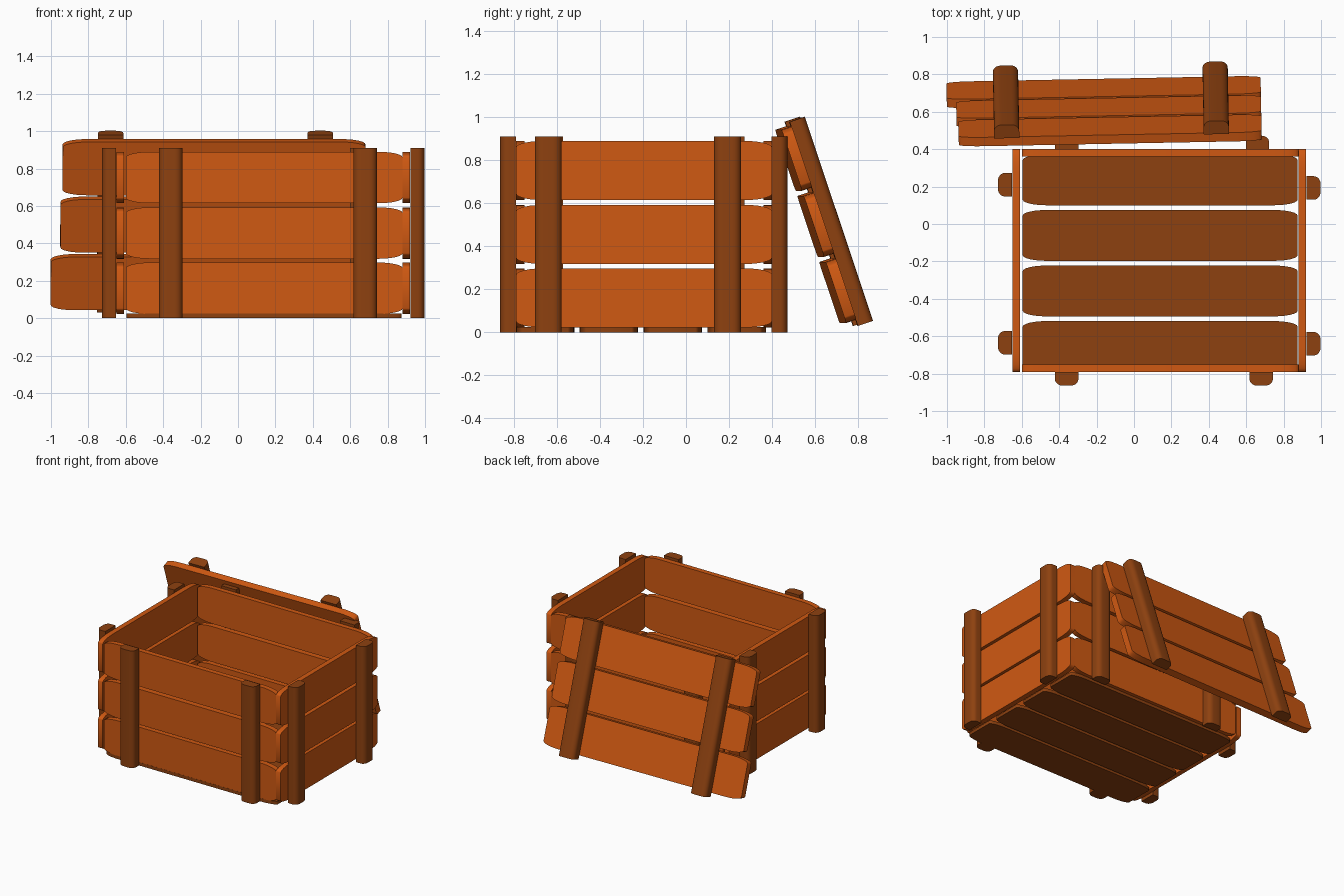
import bpy, bmesh, math
from mathutils import Matrix, Vector

if "Cube" in bpy.data.objects:
    bpy.data.objects.remove(bpy.data.objects["Cube"])

X, Y, Z = Vector((1, 0, 0)), Vector((0, 1, 0)), Vector((0, 0, 1))


def material(name, rgb):
    m = bpy.data.materials.new(name)
    m.use_nodes = True
    m.diffuse_color = (*rgb, 1)
    bsdf = next(n for n in m.node_tree.nodes if n.type == 'BSDF_PRINCIPLED')
    bsdf.inputs["Base Color"].default_value = (*rgb, 1)
    return m


ORANGE = material("orange_wood", (0.63, 0.10, 0.006))
BROWN = material("brown_wood", (0.27, 0.053, 0.005))


def rounded(w, h, rx, ry, all_corners=True, steps=6):
    """Rectangle outline with elliptical corners (only the +y ones if not all)."""
    pts = []
    for i, (sx, sy) in enumerate([(1, 1), (-1, 1), (-1, -1), (1, -1)]):
        if sy < 0 and not all_corners:
            pts.append((sx * w / 2, sy * h / 2))
            continue
        for k in range(steps + 1):
            a = math.pi / 2 * (i + k / steps)
            pts.append((sx * (w / 2 - rx) + rx * math.cos(a),
                        sy * (h / 2 - ry) + ry * math.sin(a)))
    return pts


def prism(name, outline, depth, centre, u, v, mat):
    """Extrude an outline lying in the u, v plane, centred on a point."""
    w = u.cross(v)
    frame = Matrix((u, v, w)).transposed()
    bm = bmesh.new()
    face = bm.faces.new([bm.verts.new((x, y, -depth / 2)) for x, y in outline])
    top = bmesh.ops.extrude_face_region(bm, geom=[face])["geom"]
    bmesh.ops.translate(bm, vec=(0, 0, depth),
                        verts=[e for e in top if isinstance(e, bmesh.types.BMVert)])
    bmesh.ops.recalc_face_normals(bm, faces=bm.faces)
    bmesh.ops.transform(bm, matrix=Matrix.Translation(centre) @ frame.to_4x4(), verts=bm.verts)
    mesh = bpy.data.meshes.new(name)
    bm.to_mesh(mesh)
    bm.free()
    mesh.materials.append(mat)
    ob = bpy.data.objects.new(name, mesh)
    bpy.context.collection.objects.link(ob)
    bpy.ops.object.select_all(action='DESELECT')
    ob.select_set(True)
    bpy.context.view_layer.objects.active = ob
    bpy.ops.object.shade_smooth_by_angle(angle=math.radians(35))
    return ob


def plank(name, centre, along, up, length, width, thick, mat=ORANGE):
    prism(name, rounded(length, width, 0.13, 0.03), thick, centre, along, up, mat)


def post(name, centre, axis, out, length, width, thick):
    outline = rounded(width, thick, 0.04, 0.035, all_corners=False)
    prism(name, outline, length, centre, out.cross(axis), out, BROWN)


# Walls: three planks on each side
for row, z in enumerate((0.16, 0.455, 0.752)):
    for side, y in (("front", -0.77), ("back", 0.38)):
        plank(f"{side}_plank_{row}", Vector((0.14, y, z)), X, Z, 1.48, 0.275, 0.04)
    for side, x in (("right", -0.63), ("left", 0.90)):
        plank(f"{side}_plank_{row}", Vector((x, -0.195, z)), Y, Z, 1.19, 0.275, 0.04)

# Floor planks
for i in range(4):
    plank(f"floor_plank_{i}", Vector((0.14, -0.655 + 0.297 * i, 0.0125)),
          X, Y, 1.47, 0.272, 0.025, BROWN)

# Upright posts outside the walls
for side, x, y, out in (("front", -0.36, -0.827, -Y), ("front", 0.68, -0.827, -Y),
                        ("back", -0.36, 0.435, Y), ("back", 0.66, 0.435, Y),
                        ("right", -0.69, -0.635, -X), ("right", -0.69, 0.21, -X),
                        ("left", 0.96, -0.64, X), ("left", 0.96, 0.193, X)):
    post(f"{side}_post", Vector((x, y, 0.455)), Z, out, 0.91, 0.125, 0.074)

# Lid leaning against the back wall
yaw, lean = Matrix.Rotation(math.radians(1.1), 3, 'Z'), math.radians(18.5)
along = yaw @ X
up = yaw @ Vector((0, -math.sin(lean), math.cos(lean)))
out = yaw @ Vector((0, math.cos(lean), math.sin(lean)))
middle = Vector((-0.13, 0.603, 0.50))
for i, (shift, length) in enumerate(((-0.03, 1.68), (-0.005, 1.63), (0, 1.62))):
    plank(f"lid_plank_{i}", middle + along * shift + up * 0.324 * (i - 1),
          along, up, length, 0.30, 0.05)
for x in (-0.553, 0.568):
    post("lid_post", middle + along * x + out * 0.0625 - up * 0.004, up, out, 1.0, 0.135, 0.075)
